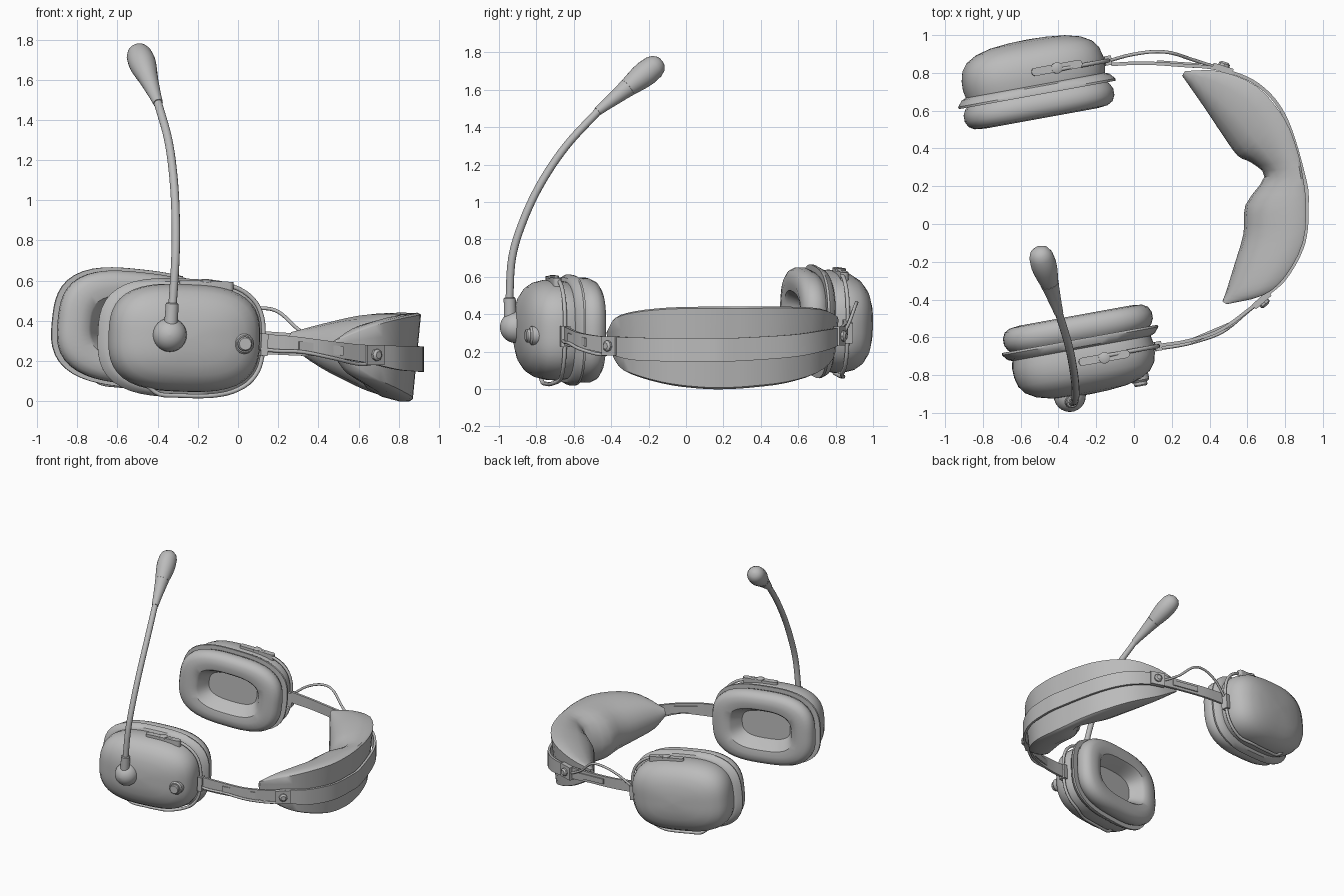
import bpy, bmesh, math
from mathutils import Vector

cube = bpy.data.objects.get("Cube")
if cube:
    bpy.data.objects.remove(cube, do_unlink=True)

grey = bpy.data.materials.new("plain grey")
grey.use_nodes = True
grey.diffuse_color = (0.5, 0.5, 0.5, 1)
grey.node_tree.nodes["Principled BSDF"].inputs["Base Color"].default_value = (0.5, 0.5, 0.5, 1)


def add_object(name, data):
    data.materials.append(grey)
    obj = bpy.data.objects.new(name, data)
    bpy.context.scene.collection.objects.link(obj)
    return obj


def loft(name, rings, angle=35):
    """Skin a list of closed rings, cap both ends."""
    bm = bmesh.new()
    rows = [[bm.verts.new(p) for p in ring] for ring in rings]
    n = len(rows[0])
    for a, b in zip(rows, rows[1:]):
        for i in range(n):
            j = (i + 1) % n
            bm.faces.new((a[i], a[j], b[j], b[i]))
    bm.faces.new(rows[0])
    bm.faces.new(rows[-1])
    bmesh.ops.recalc_face_normals(bm, faces=bm.faces)
    mesh = bpy.data.meshes.new(name)
    bm.to_mesh(mesh)
    bm.free()
    for poly in mesh.polygons:
        poly.use_smooth = True
    mesh.set_sharp_from_angle(angle=math.radians(angle))
    return add_object(name, mesh)


def smooth_path(points, steps=6):
    """Catmull-Rom interpolation of tuples of any length."""
    pts = [Vector(p) for p in points]
    pts = [pts[0] * 2 - pts[1]] + pts + [pts[-1] * 2 - pts[-2]]
    out = []
    for a, b, c, d in zip(pts, pts[1:], pts[2:], pts[3:]):
        for k in range(steps):
            t = k / steps
            out.append((b * 2 + (c - a) * t + (a * 2 - b * 5 + c * 4 - d) * t * t
                        + (b * 3 - a - c * 3 + d) * t ** 3) / 2)
    return out + [pts[-2]]


def tube(name, points, radius, radii=None, steps=6):
    """Round tube; radii gives an optional radius for each point."""
    radii = radii or [radius] * len(points)
    path = smooth_path([(*p, r) for p, r in zip(points, radii)], steps)
    curve = bpy.data.curves.new(name, "CURVE")
    curve.dimensions = "3D"
    curve.bevel_depth = 1
    curve.bevel_resolution = 4
    curve.use_fill_caps = True
    spline = curve.splines.new("POLY")
    spline.points.add(len(path) - 1)
    for sp, p in zip(spline.points, path):
        sp.co = (p[0], p[1], p[2], 1)
        sp.radius = max(p[3], 0.001)
    spline.use_smooth = True
    return add_object(name, curve)


def turned(name, centre, axis, profile, sides=24):
    """Solid of revolution: profile of (radius, distance along axis)."""
    axis = Vector(axis).normalized()
    side = axis.orthogonal().normalized()
    other = axis.cross(side)
    angles = [math.tau * i / sides for i in range(sides)]
    return loft(name, [[Vector(centre) + axis * h + (side * math.cos(a) + other * math.sin(a)) * r
                        for a in angles] for r, h in profile])


def oval(a, half_u, half_v, power=2.9):
    c, s = math.cos(a), math.sin(a)
    k = (abs(c) ** power + abs(s) ** power) ** (-1 / power)
    return half_u * c * k, half_v * s * k


# Ear cups: profiles are (half length, half height, distance outward)
SHELL = [(.36, .25, -.01), (.37, .26, .03), (.38, .268, .08), (.378, .266, .13), (.365, .254, .18),
         (.335, .228, .22), (.28, .185, .252), (.2, .13, .273), (.1, .065, .283), (.01, .006, .286)]
FLANGE = [(.36, .25, -.012), (.418, .295, -.012), (.42, .296, 0), (.395, .28, .03), (.37, .26, .04)]
CUSHION = [(.36, .25, 0), (.385, .268, -.02), (.4, .28, -.05), (.4, .28, -.085), (.385, .266, -.115),
           (.355, .24, -.132), (.3, .2, -.138), (.255, .16, -.13), (.24, .148, -.115),
           (.19, .105, -.03), (.01, .006, -.03)]
TILT = math.radians(10.3)


def ear_cup(label, centre, side, roll):
    c, s = math.cos(TILT), math.sin(TILT)
    flat, up, out = Vector((c, s, 0)), Vector((0, 0, 1)), Vector((s, -c, 0)) * side
    cr, sr = math.cos(math.radians(roll)), math.sin(math.radians(roll))
    u, v = flat * cr + up * sr, up * cr - flat * sr

    def place(a, b, h):
        return Vector(centre) + u * a + v * b + out * h

    for part, profile in (("shell", SHELL), ("flange", FLANGE), ("cushion", CUSHION)):
        rings = [[place(*oval(math.tau * i / 56, hu, hv), h) for i in range(56)] for hu, hv, h in profile]
        loft(label + "_cup_" + part, rings)

    # Wire yoke wrapped round the strap side of the cup
    yoke = []
    for k in range(15):
        deg = 75 - k * 13
        a, b = oval(math.radians(deg), .4, .288)
        yoke.append(place(a, b, .10 if deg > -60 else .125))
    a, b = oval(math.radians(-118), .37, .255)
    yoke.append(place(a, b, .13))
    tube(label + "_yoke_wire", yoke, .011, steps=3)

    # Slider lying on top of the cup
    rings = []
    for h in (.24, .287):
        ring = []
        for i in range(20):
            t = math.tau * i / 20
            ring.append(place(.1 + math.copysign(.115, math.cos(t)) + .022 * math.cos(t),
                              h, .11 + .022 * math.sin(t)))
        rings.append(ring)
    loft(label + "_slider", rings)
    turned(label + "_slider_button", place(.1, .28, .11), v, [(.03, 0), (.03, .012), (.024, .016)])
    # Clip joining strap to yoke
    ring = [(.385, .075), (.42, .075), (.42, .125), (.385, .125)]
    loft(label + "_strap_clip", [[place(a, b, h) for a, h in ring] for b in (-.075, .035)])
    return place, out


near_place, near_out = ear_cup("right", (-.285, -.62, .315), 1, -2)
ear_cup("left", (-.515, .695, .362), -1, -6)

# Headband cushion: outer x, y, inner x, y, low z, high z
STATIONS = [(.27, .81, .255, .785, .265, .345), (.45, .81, .37, .62, .16, .39),
            (.65, .73, .47, .47, .08, .43), (.795, .56, .55, .36, .03, .44),
            (.865, .39, .62, .325, .01, .44), (.895, .25, .69, .25, 0, .44),
            (.912, .1, .59, .1, 0, .44), (.895, -.1, .58, -.05, .02, .435),
            (.8, -.28, .53, -.22, .065, .415), (.68, -.38, .49, -.35, .12, .38),
            (.49, -.425, .468, -.41, .235, .305)]
# Cross section: (inward fraction, height fraction)
SECTION = [(0, .02), (0, .25), (0, .5), (0, .75), (0, .98), (.06, 1), (.3, .985), (.6, .92), (.83, .8),
           (.96, .62), (1, .45), (.95, .28), (.8, .14), (.55, .05), (.25, .0), (.06, 0)]
rings = []
for ox, oy, ix, iy, lo, hi in smooth_path(STATIONS, 3):
    outer, inner = Vector((ox, oy)), Vector((ix, iy))
    inward = (Vector((.3, .2)) - outer).normalized()
    ring = []
    for t, s in SECTION:
        lean = inward * (hi - lo) * .1 * (1 - s) * (1 - t)
        p = outer.lerp(inner, t) + lean
        ring.append((p.x, p.y, lo + (hi - lo) * s))
    rings.append(ring)
loft("headband_cushion", rings, 40)


def ribbon(name, points, thick):
    """Upright strip along x, y, z with a height for each point."""
    path = smooth_path(points, 6)
    rings = []
    for i, p in enumerate(path):
        d = path[min(i + 1, len(path) - 1)] - path[max(i - 1, 0)]
        n = Vector((d[1], -d[0], 0)).normalized() * thick / 2
        mid, up = Vector(p[:3]), Vector((0, 0, p[3] / 2))
        rings.append([mid + n + up, mid - n + up, mid - n - up, mid + n - up])
    loft(name, rings)


# Strap runs from cup to cup around the outside of the cushion
ribbon("headband_strap", [(.12, -.645, .285, .1), (.28, -.62, .275, .095), (.45, -.565, .26, .08),
                          (.6, -.46, .24, .085), (.69, -.385, .23, .1), (.805, -.28, .215, .12),
                          (.898, -.1, .21, .125), (.916, .1, .21, .125), (.9, .25, .21, .125),
                          (.8, .565, .23, .12), (.655, .738, .26, .11), (.45, .82, .285, .09),
                          (.25, .84, .3, .08), (.05, .852, .315, .08), (-.12, .845, .33, .085)], .018)

# Raised slot plates and bolts on both ends of the strap
for label, a, b, bolt, axis in (
        ("right", (.3, -.622, .273, .05), (.52, -.528, .25, .045), (.675, -.402, .23), (.66, -.75, 0)),
        ("left", (.12, .854, .31, .04), (.34, .838, .293, .04), (.47, .82, .283), (.3, .95, 0))):
    ribbon(label + "_strap_slot", [a, b], .026)
    d = Vector(axis).normalized()
    along = Vector((-d.y, d.x, 0))
    centre = Vector(bolt)
    rings = []
    for h in (-.015, .018):
        rings.append([centre + d * h + along * x + Vector((0, 0, z))
                      for x, z in ((-.055, -.05), (.055, -.05), (.055, .05), (-.055, .05))])
    loft(label + "_bolt_plate", rings)
    turned(label + "_bolt", centre, d, [(.03, 0), (.03, .03), (.018, .04)], 8)

# Loose cables beside the straps
tube("right_cable", [(.11, -.66, .26), (.2, -.65, .25), (.32, -.625, .245), (.47, -.57, .215),
                     (.6, -.465, .185), (.68, -.4, .19)], .009)
tube("left_cable", [(-.13, .865, .34), (-.02, .895, .42), (.1, .912, .46), (.2, .905, .445),
                    (.31, .87, .35), (.45, .825, .27)], .009)

# Microphone pivot, boom and head
turned("mic_pivot", (-.34, -.91, .33), (0, -1, 0),
       [(.08, -.08), (.085, 0)] + [(.085 * math.cos(t * math.pi / 12), .085 * math.sin(t * math.pi / 12))
                                   for t in range(1, 6)] + [(.002, .085)])
turned("mic_socket", (-.335, -.94, .36), (.06, -.02, 1), [(.034, 0), (.032, .125), (.026, .13)])
BOOM = [(-.327, -.945, .46), (-.312, -.93, .7), (-.31, -.87, .9), (-.32, -.775, 1.1),
        (-.347, -.64, 1.3), (-.4, -.465, 1.49)]
tube("mic_boom", BOOM, .021)
tip = Vector(BOOM[-1])
end = Vector((-.505, -.13, 1.755))
length = (end - tip).length
turned("mic_sleeve", tip, end - tip, [(.024, -.01), (.03, .05), (.045, .17), (.05, .2), (.04, .21)])
foam = [(.046, .19), (.055, .23), (.065, .29), (.068, .33), (.064, length - .055),
        (.052, length - .025), (.03, length - .006), (.002, length)]
turned("mic_foam", tip, end - tip, foam)

# Dial on the outer face of the near cup
turned("volume_dial", near_place(.275, -.02, .2), near_out,
       [(.05, 0), (.05, .06), (.042, .07), (.036, .07), (.036, .085), (.03, .092)])
